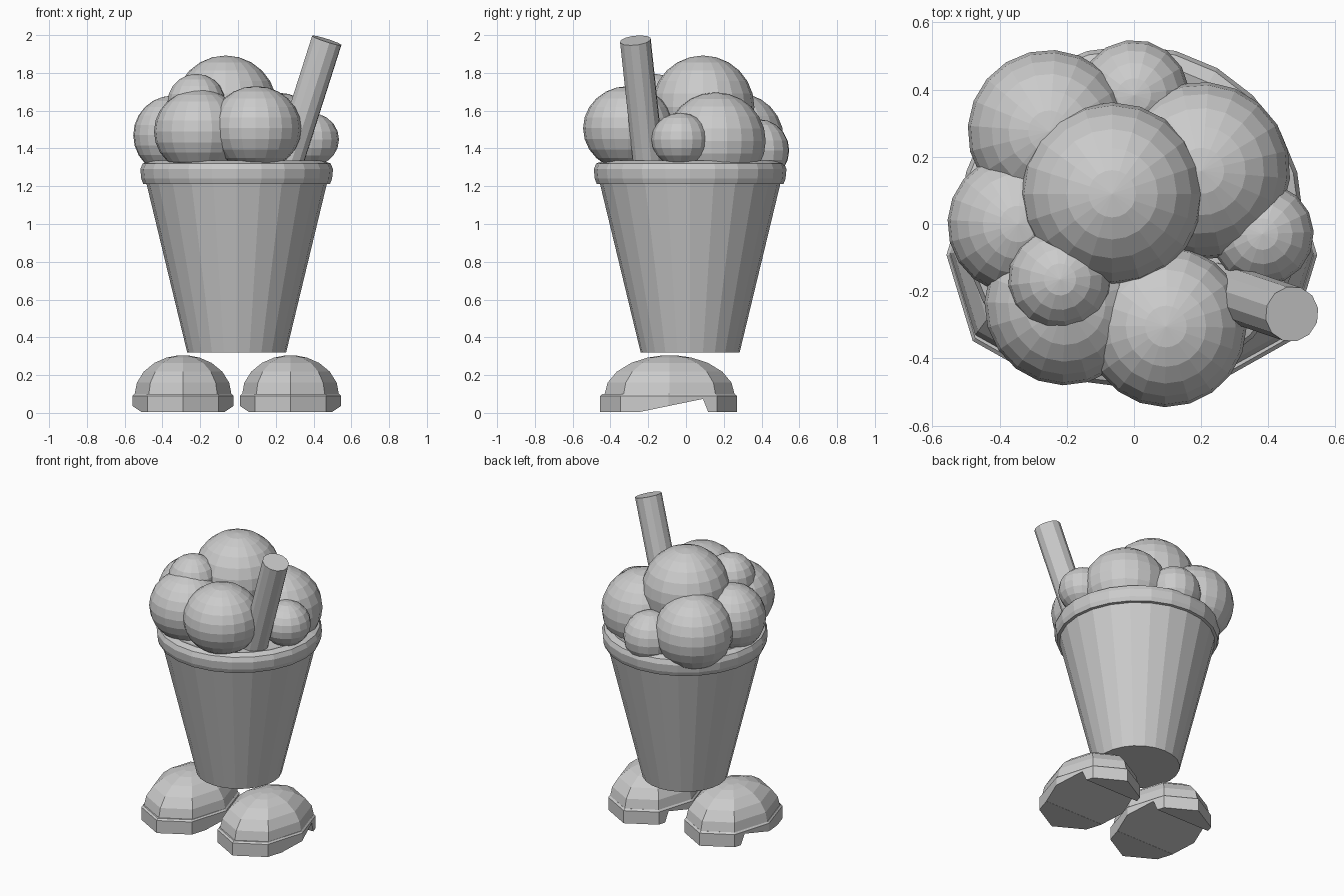
import bpy, bmesh, math
from mathutils import Vector

if "Cube" in bpy.data.objects:
    bpy.data.objects.remove(bpy.data.objects["Cube"])

CX, CY = -0.007, 0.022   # cup axis


def make_object(name, bm):
    bmesh.ops.recalc_face_normals(bm, faces=bm.faces)
    mesh = bpy.data.meshes.new(name)
    bm.to_mesh(mesh)
    bm.free()
    ob = bpy.data.objects.new(name, mesh)
    bpy.context.collection.objects.link(ob)
    return ob


def loft(name, rings, sides, cx=0.0, cy=0.0, phase=0.0):
    """Stack of elliptical rings (rx, ry, z), capped at both ends."""
    bm = bmesh.new()
    loops = []
    for rx, ry, z in rings:
        loops.append([bm.verts.new((cx + rx * math.cos(phase + 2 * math.pi * i / sides),
                                    cy + ry * math.sin(phase + 2 * math.pi * i / sides), z))
                      for i in range(sides)])
    for a, b in zip(loops, loops[1:]):
        for i in range(sides):
            j = (i + 1) % sides
            bm.faces.new((a[i], a[j], b[j], b[i]))
    bm.faces.new(loops[0][::-1])
    bm.faces.new(loops[-1])
    return make_object(name, bm)


# Tapered cup
loft("cup", [(0.262, 0.262, 0.32), (0.478, 0.478, 1.215)], 24, CX, CY)

# Rounded rim, filled with cream
rim = [(0.47, 1.21), (0.495, 1.213), (0.505, 1.24), (0.51, 1.29),
       (0.498, 1.32), (0.46, 1.335), (0.43, 1.325), (0.2, 1.33)]
loft("rim", [(r, r, z) for r, z in rim], 24, CX, CY)

# Scoops of cream: x, y, z, radius, height ratio
scoops = {
    "top": (-0.065, 0.09, 1.62, 0.272, 1.0),
    "front_right": (0.095, -0.305, 1.507, 0.24, 0.93),
    "front_left": (-0.205, -0.24, 1.49, 0.24, 0.93),
    "small_front": (-0.22, -0.165, 1.64, 0.155, 1.0),
    "left": (-0.345, 0.0, 1.47, 0.21, 1.0),
    "back_left": (-0.252, 0.275, 1.45, 0.243, 1.0),
    "back_right": (0.2, 0.158, 1.44, 0.265, 0.97),
    "back": (0.0, 0.383, 1.39, 0.165, 1.0),
    "right": (0.382, -0.03, 1.447, 0.153, 0.93),
}
for k, (name, (x, y, z, r, h)) in enumerate(scoops.items()):
    bm = bmesh.new()
    small = r < 0.18
    bmesh.ops.create_uvsphere(bm, u_segments=16 if small else 20,
                              v_segments=10 if small else 12, radius=r)
    for v in bm.verts:
        v.co.z *= h
    ob = make_object("scoop_" + name, bm)
    ob.location = (x, y, z)
    ob.rotation_euler = (0, 0, 0.3 * k)

# Leaning straw
bm = bmesh.new()
bottom, top = Vector((0.24, -0.19, 1.25)), Vector((0.47, -0.268, 1.972))
axis = top - bottom
bmesh.ops.create_cone(bm, cap_ends=True, segments=12, radius1=0.083,
                      radius2=0.083, depth=axis.length)
straw = make_object("straw", bm)
straw.location = (bottom + top) / 2
straw.rotation_euler = axis.to_track_quat('Z', 'Y').to_euler()

# Shoes: domed upper over an octagonal sole with an arch cut before the heel
SY = -0.092
for side, cx in (("left", -0.291), ("right", 0.278)):
    dome = []
    for deg in (0, 18, 36, 54, 70, 82):
        a = math.radians(deg)
        c = math.cos(a)
        dome.append((0.257 * c, 0.345 * c, 0.095 + 0.21 * math.sin(a)))
    loft(side + "_shoe_upper", dome, 8, cx, SY + 0.005)
    sole = loft(side + "_shoe_sole",
                [(0.267, 0.362, 0.005), (0.267, 0.362, 0.09), (0.257, 0.35, 0.1)], 8, cx, SY)
    # arch cutter
    bm = bmesh.new()
    prof = [(-0.24, -0.001), (-0.24, 0.006), (0.09, 0.074), (0.12, -0.001)]
    face = bm.faces.new([bm.verts.new((cx - 0.4, y, z)) for y, z in prof])
    ext = bmesh.ops.extrude_face_region(bm, geom=[face])
    bmesh.ops.translate(bm, vec=(0.8, 0, 0),
                        verts=[g for g in ext["geom"] if isinstance(g, bmesh.types.BMVert)])
    cutter = make_object(side + "_arch_cutter", bm)
    cutter.hide_render = True
    cutter.hide_viewport = True
    mod = sole.modifiers.new("arch", 'BOOLEAN')
    mod.operation = 'DIFFERENCE'
    mod.solver = 'EXACT'
    mod.object = cutter
